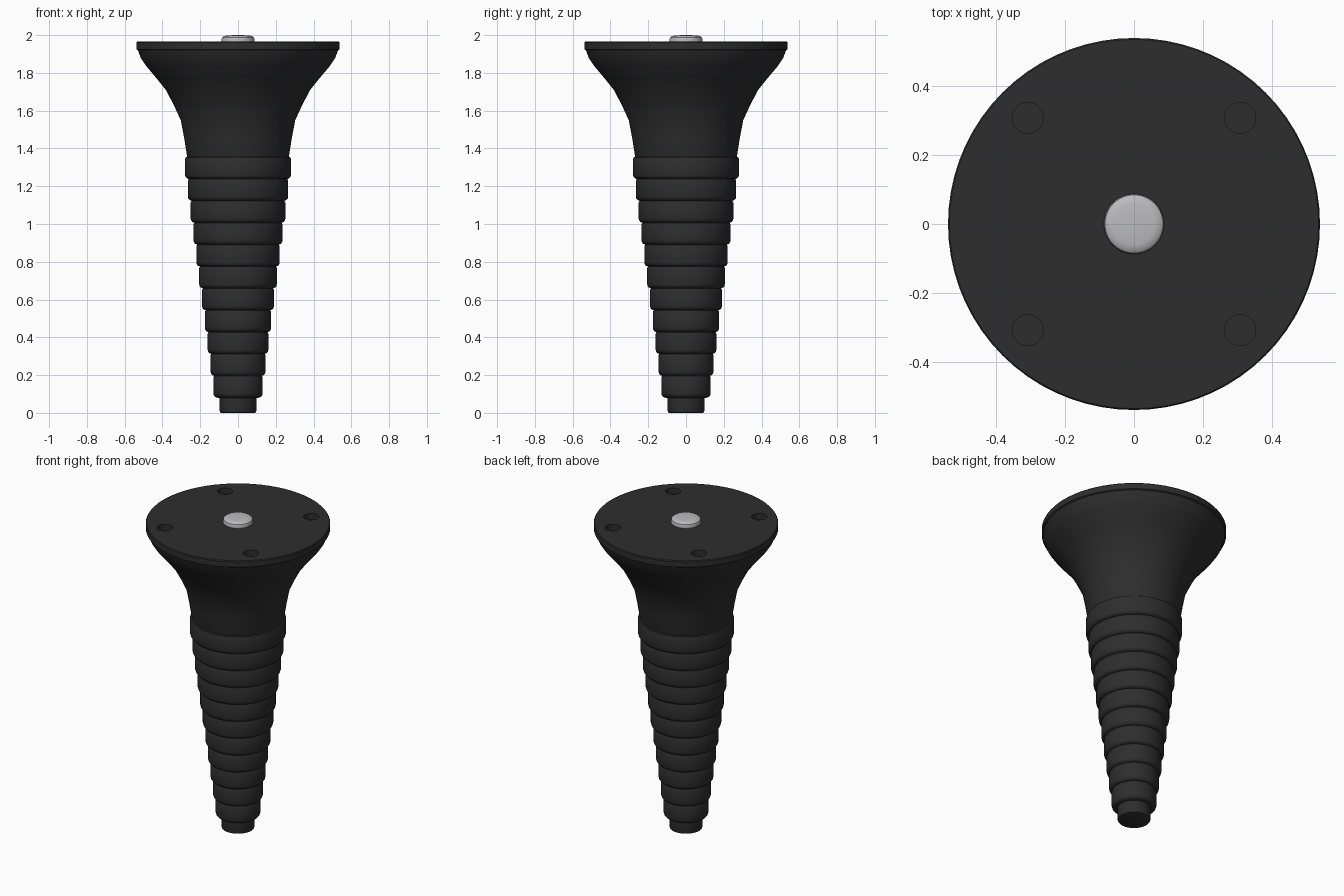
import bpy
import math
from mathutils import Matrix
import bmesh

if "Cube" in bpy.data.objects:
    bpy.data.objects.remove(bpy.data.objects["Cube"])


def material(name, colour):
    mat = bpy.data.materials.new(name)
    mat.use_nodes = True
    mat.diffuse_color = colour
    mat.node_tree.nodes["Principled BSDF"].inputs["Base Color"].default_value = colour
    return mat


black = material("black plastic", (0.027, 0.027, 0.027, 1))
silver = material("silver metal", (0.5, 0.5, 0.52, 1))
SEGMENTS = 72


def lathe(name, profile, mat):
    """Closed solid of revolution from (radius, height) points, bottom to top."""
    bm = bmesh.new()
    rings = []
    for r, z in profile:
        rings.append([bm.verts.new((r * math.cos(a), r * math.sin(a), z))
                      for a in (math.tau * i / SEGMENTS for i in range(SEGMENTS))])
    for low, high in zip(rings, rings[1:]):
        for i in range(SEGMENTS):
            j = (i + 1) % SEGMENTS
            bm.faces.new((low[i], low[j], high[j], high[i]))
    bm.faces.new(rings[0][::-1])
    bm.faces.new(rings[-1])
    mesh = bpy.data.meshes.new(name)
    bm.to_mesh(mesh)
    bm.free()
    mesh.materials.append(mat)
    obj = bpy.data.objects.new(name, mesh)
    bpy.context.collection.objects.link(obj)
    return obj


def smooth(obj):
    bpy.ops.object.select_all(action="DESELECT")
    obj.select_set(True)
    bpy.context.view_layer.objects.active = obj
    bpy.ops.object.shade_smooth_by_angle(angle=math.radians(35))


# Flared upper body with the mounting flange
flare = lathe("flared_top", [
    (0.26, 1.33), (0.27, 1.36), (0.285, 1.455), (0.303, 1.55), (0.34, 1.63),
    (0.382, 1.71), (0.43, 1.77), (0.485, 1.835), (0.515, 1.88), (0.53, 1.92),
    (0.538, 1.925), (0.538, 1.96), (0.534, 1.965)], black)

# Four screw holes in the flange
bm = bmesh.new()
for x in (-0.307, 0.307):
    for y in (-0.307, 0.307):
        bmesh.ops.create_cone(bm, cap_ends=True, segments=32, radius1=0.045,
                              radius2=0.045, depth=0.1,
                              matrix=Matrix.Translation((x, y, 1.975)))
mesh = bpy.data.meshes.new("hole_cutter")
bm.to_mesh(mesh)
bm.free()
mesh.materials.append(black)
cutter = bpy.data.objects.new("hole_cutter", mesh)
bpy.context.collection.objects.link(cutter)
cutter.hide_render = True
cut = flare.modifiers.new("screw_holes", "BOOLEAN")
cut.object = cutter
cut.operation = "DIFFERENCE"
cut.solver = "EXACT"
bpy.context.view_layer.objects.active = flare
bpy.ops.object.modifier_apply(modifier=cut.name)
bpy.data.objects.remove(cutter)
smooth(flare)

# Stepped, tapering bellows rings
COUNT = 11
STEP = 0.1158
for i in range(COUNT):
    r = 0.131 + 0.015 * i
    low = 0.08 + STEP * i
    high = low + STEP + 0.002
    profile = [(r - 0.022, low), (r - 0.01, low + 0.004), (r - 0.003, low + 0.012),
               (r, low + 0.024), (r, high - 0.012), (r - 0.004, high - 0.003),
               (r - 0.01, high)]
    smooth(lathe(f"bellows_ring_{i + 1}", profile, black))

# Narrow foot at the bottom
smooth(lathe("foot_tip", [(0.088, 0), (0.094, 0.003), (0.097, 0.012), (0.097, 0.09)], black))

# Metal stud on the top
smooth(lathe("centre_stud", [
    (0.075, 1.93), (0.087, 1.95), (0.087, 1.978), (0.084, 1.988), (0.075, 1.995),
    (0.06, 1.998), (0.03, 1.9995), (0.005, 2.0)], silver))
